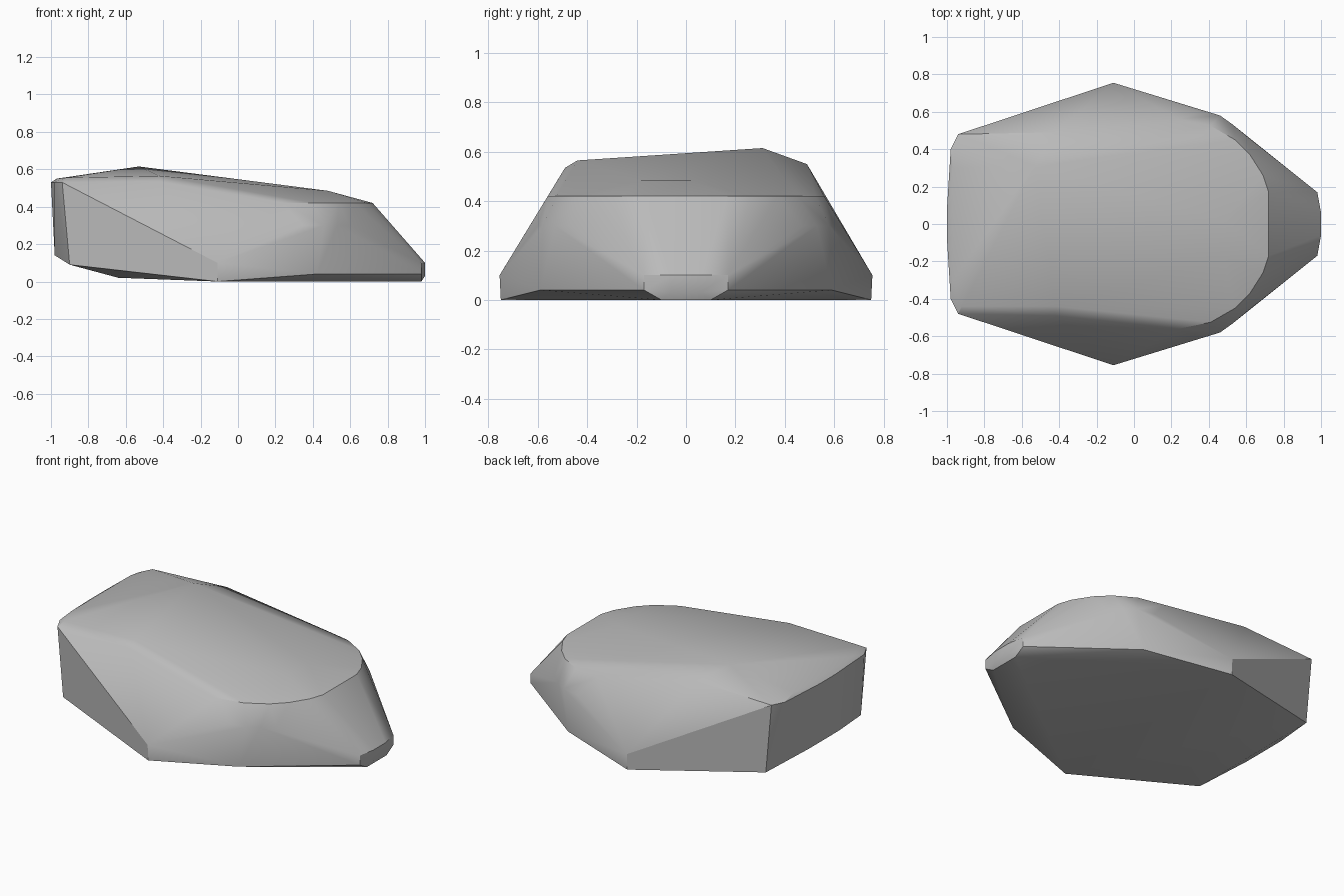
import bpy
import bmesh
import math

# Remove the default cube only
default_cube = bpy.data.objects.get("Cube")
if default_cube:
    bpy.data.objects.remove(default_cube, do_unlink=True)


def make_material(name, colour):
    material = bpy.data.materials.new(name)
    material.use_nodes = True
    material.diffuse_color = colour
    material.node_tree.nodes["Principled BSDF"].inputs["Base Color"].default_value = colour
    return material


def mirrored(corners):
    """Return the corners together with their reflections across the y axis plane."""
    return corners + [(x, -y, z) for x, y, z in corners]


# Flat underside, rising towards the blunt end
underside = mirrored([
    (-.11, .75, 0), (.98, .1, 0), (-.64, .3, .02), (-.9, .48, .09), (-.98, .15, .14),
])

# Lower skirt and narrow nose
skirt = mirrored([
    (-.11, .755, .1), (.42, .59, .04), (.98, .17, .04), (.98, .17, .1), (1, .06, .1), (1, .06, .03),
])

# Shoulder band wrapping round the tapered end
shoulder = mirrored([
    (.35, .6, .3), (.46, .58, .3), (.53, .53, .3), (.6, .47, .3),
])

# Rim where the sides turn into the top
rim = mirrored([
    (.72, .17, .42), (.69, .26, .42), (.62, .37, .42),
    (.54, .45, .42), (.41, .525, .42), (.24, .56, .42),
])

# Blunt end wall
end_wall = mirrored([
    (-.94, .48, .53), (-.98, .4, .53), (-1, .08, .53), (-.97, .3, .55),
])

# Uneven crown with one raised corner
crown = [
    (-.42, -.49, .535), (-.92, -.44, .555), (-.42, -.44, .565),
    (-.53, .31, .615), (-.42, .49, .55), (.48, -.18, .485), (.48, .02, .485),
]

# Wrap one faceted skin around all the worn corners
bm = bmesh.new()
for corner in underside + skirt + shoulder + rim + end_wall + crown:
    bm.verts.new(corner)
hull = bmesh.ops.convex_hull(bm, input=bm.verts)
loose = {v for v in hull["geom_interior"] + hull["geom_unused"] if isinstance(v, bmesh.types.BMVert)}
bmesh.ops.delete(bm, geom=[v for v in loose if v.is_valid], context="VERTS")

# Merge nearly flat triangles into broad facets
bmesh.ops.dissolve_limit(bm, angle_limit=math.radians(1), verts=bm.verts, edges=bm.edges)
bmesh.ops.recalc_face_normals(bm, faces=bm.faces)

mesh = bpy.data.meshes.new("boulder")
bm.to_mesh(mesh)
bm.free()
mesh.materials.append(make_material("stone grey", (.5, .5, .5, 1)))
boulder = bpy.data.objects.new("boulder", mesh)
bpy.context.collection.objects.link(boulder)

# Soften shallow facets and keep the strong edges crisp
bpy.ops.object.select_all(action="DESELECT")
boulder.select_set(True)
bpy.context.view_layer.objects.active = boulder
bpy.ops.object.shade_smooth_by_angle(angle=math.radians(30))
